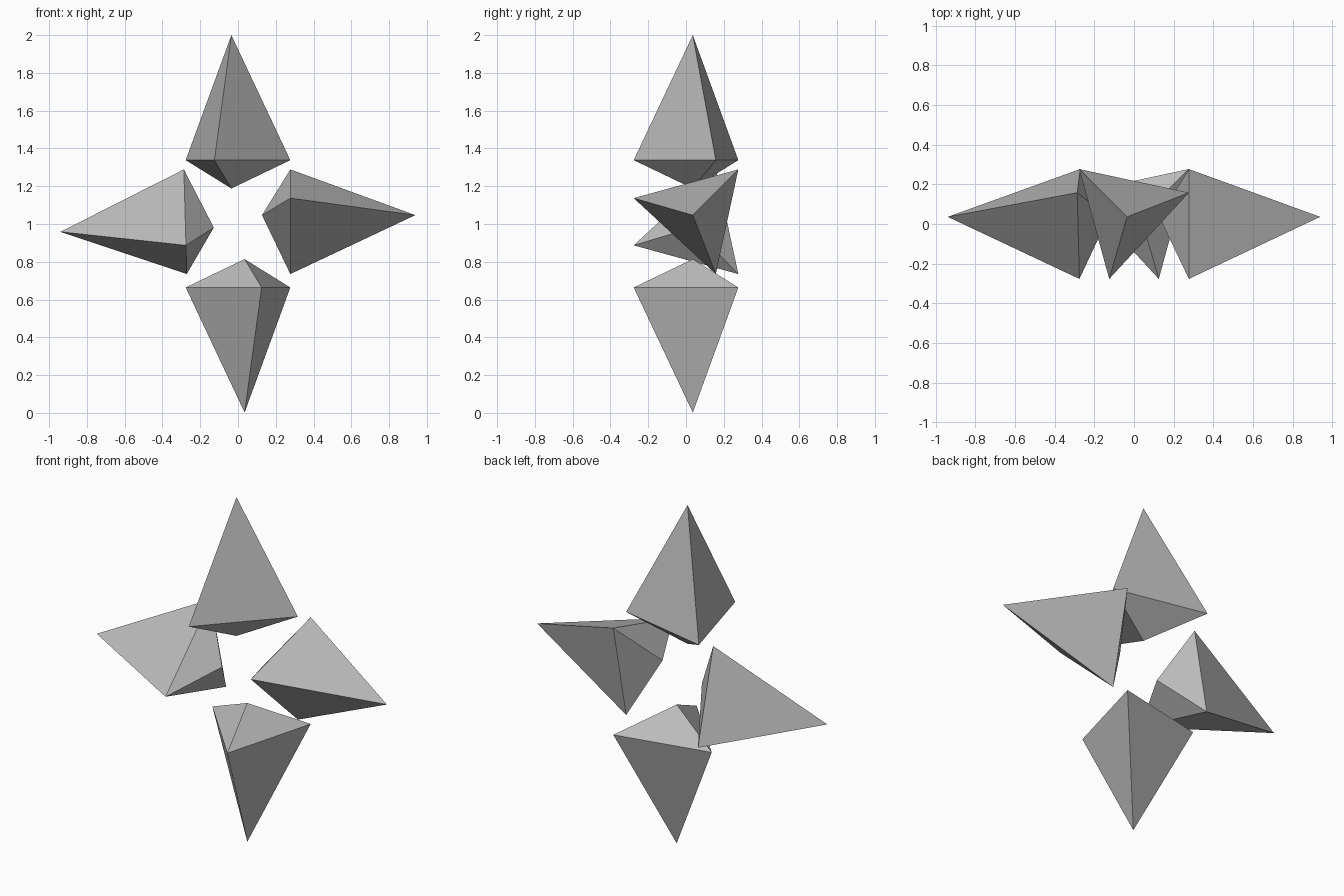
import bpy
import bmesh
from math import radians

cube = bpy.data.objects.get("Cube")
if cube:
    bpy.data.objects.remove(cube)

# Single stone colour
grey = bpy.data.materials.new("crystal_grey")
colour = (0.5, 0.5, 0.5, 1)
grey.diffuse_color = colour
grey.use_nodes = True
grey.node_tree.nodes["Principled BSDF"].inputs["Base Color"].default_value = colour

# Triangular girdle with a long outer tip and a short inner tip
GIRDLE = [(-0.277, 0.277), (-0.125, -0.277), (0.277, 0.158)]
TIP_X, TIP_Y = -0.035, 0.036
OUTER, INNER = 0.662, -0.15


def make_crystal(name, location, turn):
    """Build one shard pointing up, then turn it about the y axis."""
    bm = bmesh.new()
    ring = [bm.verts.new((x, y, 0)) for x, y in GIRDLE]
    outer = bm.verts.new((TIP_X, TIP_Y, OUTER))
    inner = bm.verts.new((TIP_X, TIP_Y, INNER))
    for i, a in enumerate(ring):
        b = ring[(i + 1) % len(ring)]
        bm.faces.new((a, b, outer))
        bm.faces.new((b, a, inner))
    bmesh.ops.recalc_face_normals(bm, faces=bm.faces)
    mesh = bpy.data.meshes.new(name)
    bm.to_mesh(mesh)
    bm.free()
    mesh.materials.append(grey)
    obj = bpy.data.objects.new(name, mesh)
    obj.location = location
    obj.rotation_euler.y = radians(turn)
    bpy.context.collection.objects.link(obj)


# Four shards around an open centre; the right one leans slightly
make_crystal("top_crystal", (0, 0, 1.338), 0)
make_crystal("left_crystal", (0.277, 0, 1.012), 90)
make_crystal("bottom_crystal", (0, 0, 0.664), 180)
make_crystal("right_crystal", (-0.279, 0, 1.012), -91.6)
